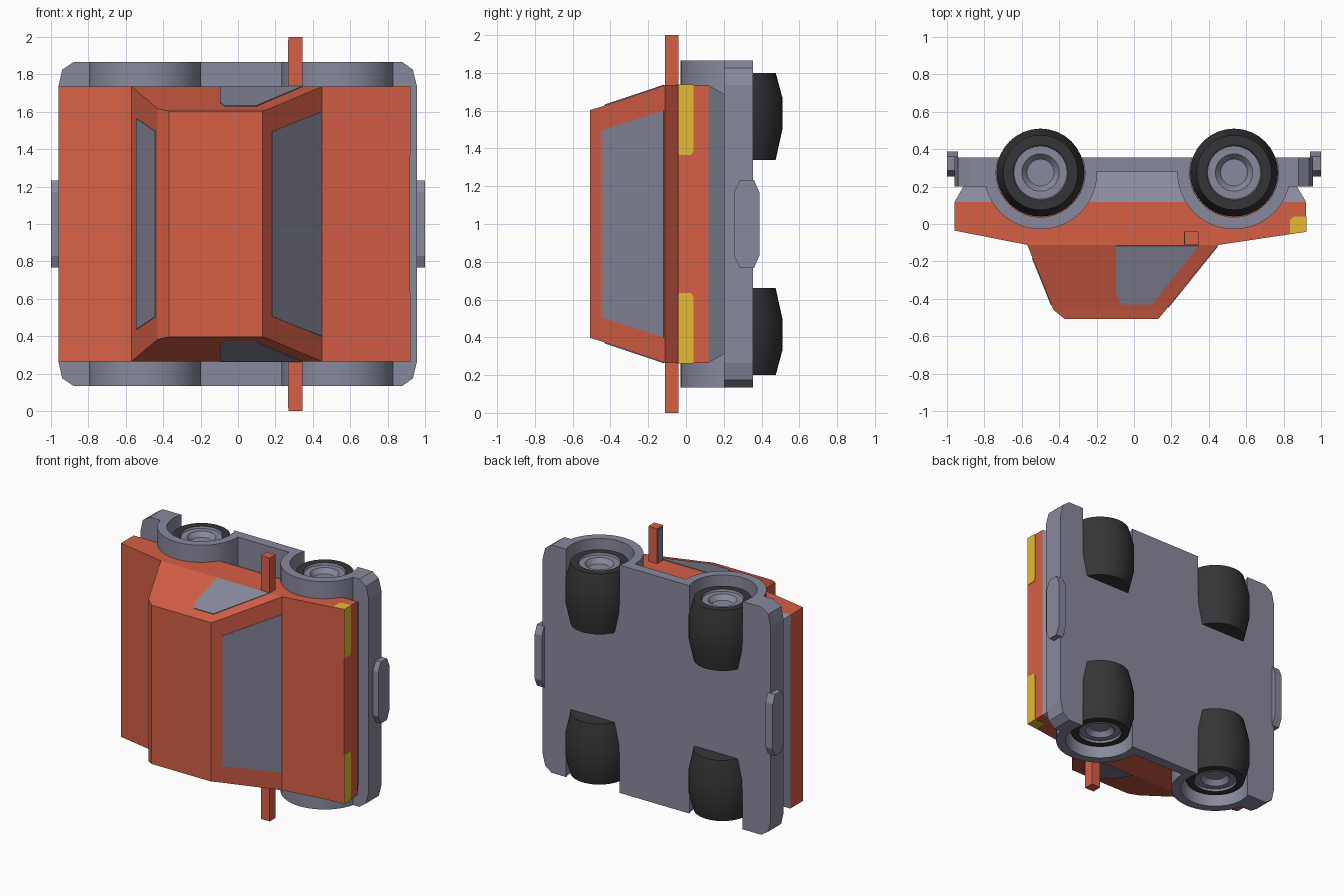
import bpy, bmesh, math
from mathutils import Vector

if "Cube" in bpy.data.objects:
    bpy.data.objects.remove(bpy.data.objects["Cube"])

ZC = 1.0            # the car's width runs along z, centred here
WHEELS_X = (-0.5, 0.535)
AXLE_Y = 0.275


def mat(name, col):
    m = bpy.data.materials.new(name)
    m.diffuse_color = (*col, 1)
    m.use_nodes = True
    m.node_tree.nodes["Principled BSDF"].inputs["Base Color"].default_value = m.diffuse_color
    return m


ORANGE = mat("orange paint", (0.67, 0.115, 0.062))
GREY = mat("grey plastic", (0.25, 0.255, 0.335))
BLACK = mat("black rubber", (0.036, 0.036, 0.039))
YELLOW = mat("yellow light", (0.80, 0.50, 0.035))


def loft(name, rings, material, smooth=False):
    """Closed solid through rings of equal point count."""
    bm = bmesh.new()
    vs = [[bm.verts.new(p) for p in r] for r in rings]
    n = len(rings[0])
    for a, b in zip(vs, vs[1:]):
        for i in range(n):
            j = (i + 1) % n
            bm.faces.new((a[i], a[j], b[j], b[i]))
    bm.faces.new(vs[0])
    bm.faces.new(vs[-1])
    bmesh.ops.recalc_face_normals(bm, faces=bm.faces)
    me = bpy.data.meshes.new(name)
    bm.to_mesh(me)
    bm.free()
    me.materials.append(material)
    ob = bpy.data.objects.new(name, me)
    bpy.context.collection.objects.link(ob)
    if smooth:
        shade(ob)
    return ob


def shade(ob):
    bpy.ops.object.select_all(action='DESELECT')
    ob.select_set(True)
    bpy.context.view_layer.objects.active = ob
    bpy.ops.object.shade_smooth_by_angle(angle=math.radians(25))


def prism(name, pts, axis, a, b, material, smooth=False):
    """Extrude a 2D outline along an axis; z values are relative to ZC."""
    def put(p, t):
        return {'x': (t, p[0], ZC + p[1]), 'y': (p[0], t, ZC + p[1]),
                'z': (p[0], p[1], ZC + t)}[axis]
    return loft(name, [[put(p, t) for p in pts] for t in (a, b)], material, smooth)


def slab(name, sections, material):
    """Tapered block from sections (y, x min, x max, half width)."""
    return loft(name, [[(x0, y, ZC - h), (x1, y, ZC - h), (x1, y, ZC + h), (x0, y, ZC + h)]
                       for y, x0, x1, h in sections], material)


def plate(name, pts, out, material):
    """Thin plate lying on a sloped surface."""
    v = [Vector(p) for p in pts]
    n = (v[1] - v[0]).cross(v[2] - v[0]).normalized()
    if n.dot(Vector(out)) < 0:
        n = -n
    return loft(name, [[p + n * t for p in v] for t in (-0.004, 0.004)], material)


def cut(ob, cutters):
    bpy.context.view_layer.objects.active = ob
    for c in cutters:
        m = ob.modifiers.new("cut", 'BOOLEAN')
        m.operation, m.solver, m.object = 'DIFFERENCE', 'EXACT', c
        bpy.ops.object.modifier_apply(modifier=m.name)


def arc(cx, r, a0, a1, n=32):
    return [(cx + r * math.cos(a0 + (a1 - a0) * i / n),
             AXLE_Y - r * math.sin(a0 + (a1 - a0) * i / n)) for i in range(n + 1)]


# Painted body and cabin
body = prism("body", [(-0.96, 0.118), (-0.96, -0.035), (-0.57, -0.112), (0.45, -0.112),
                      (0.92, -0.042), (0.92, 0.118)], 'z', -0.735, 0.735, ORANGE)
slab("cabin", [(-0.10, -0.57, 0.45, 0.735), (-0.112, -0.57, 0.45, 0.735),
               (-0.46, -0.43, 0.17, 0.617), (-0.508, -0.37, 0.13, 0.603)], ORANGE)

# Grey lower body and chassis plate
lower = slab("lower_body", [(0.118, -0.96, 0.92, 0.735), (0.2, -0.912, 0.872, 0.69),
                            (0.30, -0.855, 0.815, 0.637)], GREY)
plan = [(-0.96, -0.735), (-0.94, -0.825), (-0.88, -0.865), (0.88, -0.865), (0.935, -0.825),
        (0.957, -0.735)]
plan += [(x, -z) for x, z in reversed(plan)]
chassis = prism("chassis", plan, 'y', 0.2, 0.355, GREY)

# Cutters for the sills and wheel wells
sills, wells = [], []
for s in (-1, 1):
    box = [(-0.3, 0.1), (0.32, 0.1), (0.32, 0.28), (-0.3, 0.28)]
    sills.append(prism("sill_cutter", box, 'z', s * 0.6, s * 1.0, GREY))
    for x in WHEELS_X:
        wells.append(prism("well_cutter", arc(x, 0.238, 0, 2 * math.pi)[:-1], 'z',
                           s * 0.55, s * 1.0, GREY))
cut(chassis, sills + wells)
cut(lower, wells)
cut(body, wells)
for c in sills + wells:
    bpy.data.objects.remove(c)

# Wheels, arches, mirrors, lights and side windows on both sides
TYRE = [(0.0005, 0.34), (0.2, 0.34), (0.235, 0.50), (0.235, 0.67), (0.2, 0.80), (0.147, 0.80),
        (0.142, 0.785), (0.1, 0.785), (0.072, 0.75), (0.0005, 0.75)]
for s, side in ((-1, "lower"), (1, "upper")):
    for x, end in zip(WHEELS_X, ("rear", "front")):
        rings = [[(px, py, ZC + s * z) for px, py in arc(x, r, 0, 2 * math.pi)[:-1]]
                 for r, z in TYRE]
        wheel = loft(f"{end}_wheel_{side}", rings, BLACK)
        wheel.data.materials.append(GREY)
        for f in wheel.data.polygons:
            rad = math.hypot(f.center.x - x, f.center.y - AXLE_Y)
            if rad < 0.15 and abs(f.center.z - ZC) > 0.7:
                f.material_index = 1
        shade(wheel)
        t0, t1 = math.asin(0.08 / 0.303), math.asin(0.08 / 0.238)
        ring = arc(x, 0.303, -t0, math.pi + t0) + arc(x, 0.238, math.pi + t1, -t1)
        prism(f"{end}_arch_{side}", ring, 'z', s * 0.5, s * 0.865, GREY, True)

    prism(f"mirror_{side}", [(0.27, -0.112), (0.345, -0.112), (0.345, -0.04), (0.27, -0.04)],
          'z', s * 0.7, s * 1.0, ORANGE)
    prism(f"mirror_glass_{side}", [(-0.106, s * 0.75), (-0.046, s * 0.75), (-0.046, s * 0.985),
                                   (-0.106, s * 0.985)], 'x', 0.267, 0.272, GREY)

    prism(f"headlight_front_{side}", [(-0.041, s * 0.738), (0.04, s * 0.738), (0.04, s * 0.385),
                                      (0.025, s * 0.365), (-0.041, s * 0.365)],
          'x', 0.915, 0.923, YELLOW)
    prism(f"headlight_side_{side}", [(0.835, -0.053), (0.922, -0.041), (0.922, 0.04),
                                     (0.855, 0.04), (0.835, 0.02)],
          'z', s * 0.731, s * 0.738, YELLOW)

    win = [(-0.095, -0.116), (0.345, -0.116), (0.25, -0.235), (0.095, -0.43),
           (-0.07, -0.43), (-0.095, -0.37)]
    plate(f"side_window_{side}",
          [(x, y, ZC + s * (0.735 + (y + 0.112) * 0.335)) for x, y in win], (0, 0, s), GREY)

# Windscreen and rear window
for name, (xa, ya, ha), (xb, yb, hb), out in (
        ("windscreen", (0.446, -0.117, 0.60), (0.182, -0.445, 0.495), (1, -1, 0)),
        ("rear_window", (-0.542, -0.182, 0.565), (-0.44, -0.435, 0.495), (-1, -1, 0))):
    plate(name, [(xa, ya, ZC - ha), (xa, ya, ZC + ha), (xb, yb, ZC + hb), (xb, yb, ZC - hb)],
          out, GREY)

# Bumper pads
pad = [(0.255, -0.17), (0.285, -0.233), (0.36, -0.233), (0.388, -0.17),
       (0.388, 0.17), (0.36, 0.233), (0.285, 0.233), (0.255, 0.17)]
prism("front_bumper_pad", pad, 'x', 0.94, 1.0, GREY)
prism("rear_bumper_pad", pad, 'x', -1.0, -0.94, GREY)
